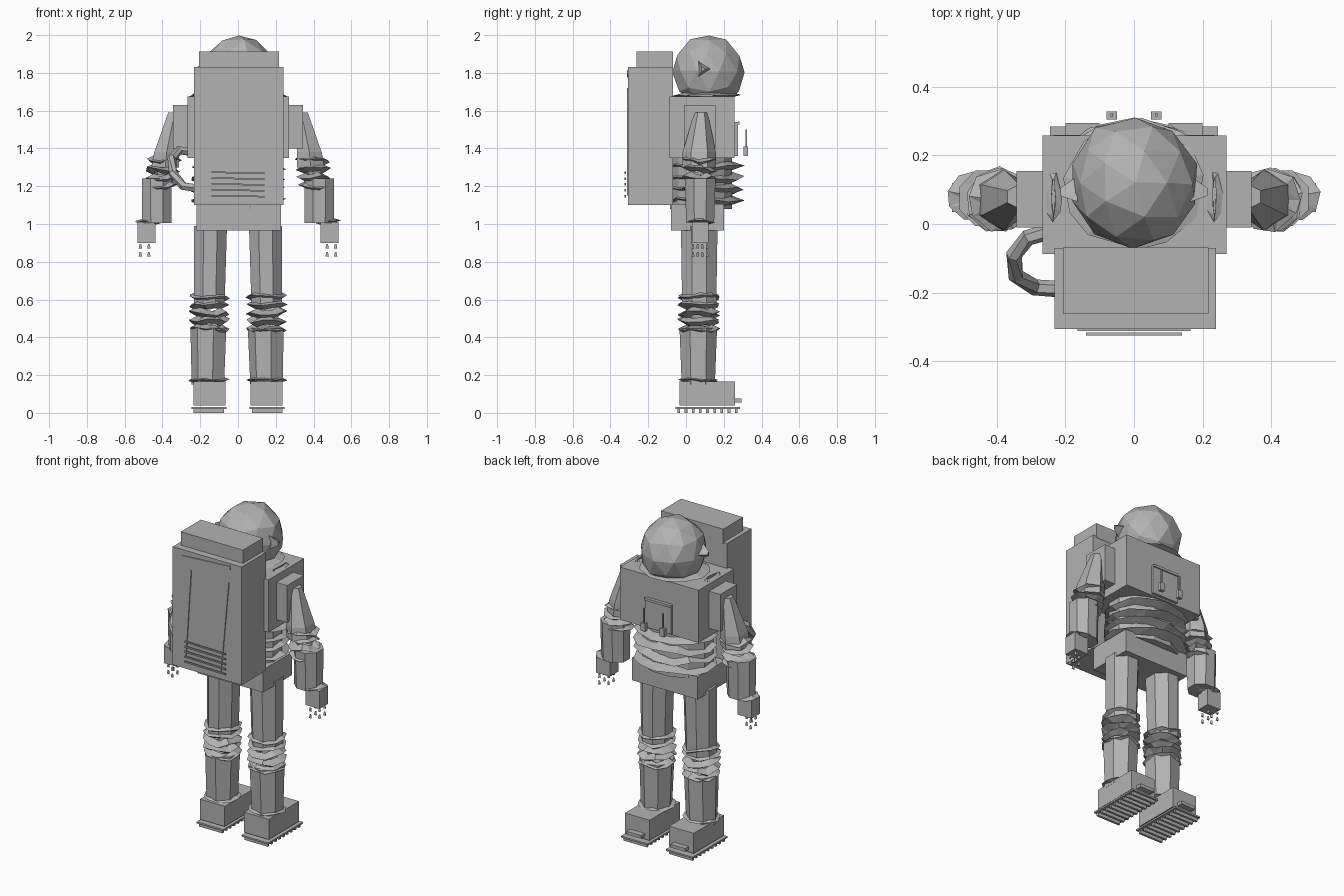
import bpy, bmesh, math, random
from mathutils import Vector, Matrix

random.seed(4)
old = bpy.data.objects.get("Cube")
if old:
    bpy.data.objects.remove(old)

GREY = (0.45, 0.45, 0.45, 1)
suit = bpy.data.materials.new("suit grey")
suit.use_nodes = True
suit.diffuse_color = GREY
bsdf = suit.node_tree.nodes["Principled BSDF"]
bsdf.inputs["Base Color"].default_value = GREY
bsdf.inputs["Roughness"].default_value = 0.8


def finish(name, bm):
    bmesh.ops.recalc_face_normals(bm, faces=bm.faces)
    me = bpy.data.meshes.new(name)
    bm.to_mesh(me)
    bm.free()
    me.materials.append(suit)
    ob = bpy.data.objects.new(name, me)
    bpy.context.collection.objects.link(ob)
    return ob


def box(name, x, y, z):
    """Box from three (low, high) ranges."""
    bm = bmesh.new()
    bmesh.ops.create_cube(bm, size=1)
    for v in bm.verts:
        v.co = [sum(r) / 2 + c * (r[1] - r[0]) for r, c in zip((x, y, z), v.co)]
    return finish(name, bm)


def loft(name, sections, sides, cap=True, turn=0.5):
    """Bridge elliptical sections given as (centre, radius x, radius y)."""
    bm = bmesh.new()
    loops = []
    for c, rx, ry in sections:
        angles = [2 * math.pi * (i + turn) / sides for i in range(sides)]
        loops.append([bm.verts.new((c[0] + rx * math.cos(a), c[1] + ry * math.sin(a), c[2]))
                      for a in angles])
    for a, b in zip(loops, loops[1:]):
        for i in range(sides):
            j = (i + 1) % sides
            bm.faces.new((a[i], a[j], b[j], b[i]))
    if cap:
        bm.faces.new(loops[0])
        bm.faces.new(loops[-1])
    return finish(name, bm)


def fold(name, centre, rx, ry, thick, height, sides=9, rough=0.012):
    """Crumpled fabric ring with a sharp outer crease."""
    bm = bmesh.new()
    loops = []
    for i in range(sides):
        a = 2 * math.pi * (i + random.random() * 0.4) / sides
        dz = random.uniform(-rough, rough)
        loop = []
        for inset, h in ((0, 0), (thick, 0.5), (thick, -0.5)):
            k = -inset + random.uniform(-rough, 0) * 0.6
            loop.append(bm.verts.new((centre[0] + (rx + k) * math.cos(a),
                                      centre[1] + (ry + k) * math.sin(a),
                                      centre[2] + h * height + dz)))
        loops.append(loop)
    for i in range(sides):
        a, b = loops[i], loops[(i + 1) % sides]
        for j in range(3):
            k = (j + 1) % 3
            for tri in ((a[j], a[k], b[k]), (a[j], b[k], b[j])):
                bm.faces.new(tri)
    return finish(name, bm)


def tube(name, points, radius, sides=6):
    """Faceted hose swept along a list of points."""
    bm = bmesh.new()
    pts = [Vector(p) for p in points]
    loops = []
    for i, p in enumerate(pts):
        d = pts[min(i + 1, len(pts) - 1)] - pts[max(i - 1, 0)]
        q = d.to_track_quat('Z', 'Y')
        loops.append([bm.verts.new(p + q @ Vector((radius * math.cos(t), radius * math.sin(t), 0)))
                      for t in (2 * math.pi * k / sides for k in range(sides))])
    for a, b in zip(loops, loops[1:]):
        for i in range(sides):
            j = (i + 1) % sides
            bm.faces.new((a[i], a[j], b[j], b[i]))
    return finish(name, bm)


def strip(name, a, b, width, y):
    """Thin raised line on a panel facing along y, from (x, z) to (x, z)."""
    a, b = Vector(a), Vector(b)
    n = Vector((a.y - b.y, b.x - a.x)).normalized() * width / 2
    bm = bmesh.new()
    corners = [a + n, b + n, b - n, a - n]
    face = bm.faces.new([bm.verts.new((p.x, y, p.y)) for p in corners])
    out = bmesh.ops.extrude_face_region(bm, geom=[face])["geom"]
    moved = [v for v in out if isinstance(v, bmesh.types.BMVert)]
    bmesh.ops.translate(bm, verts=moved, vec=(0, 0.008, 0))
    return finish(name, bm)


# Helmet
bm = bmesh.new()
bmesh.ops.create_icosphere(bm, subdivisions=2, radius=0.192)
for v in bm.verts:
    v.co += Vector([random.uniform(-0.006, 0.006) for _ in range(3)])
    v.co += Vector((0, 0.12, 1.808))
finish("helmet", bm)
fold("neck_ring", (0, 0.11, 1.682), 0.21, 0.185, 0.06, 0.03, 11, 0.006)

# Torso, waist and hips
box("chest", (-0.267, 0.27), (-0.088, 0.258), (1.35, 1.675))
loft("waist", [((0, 0.08, 1.08), 0.22, 0.17), ((0, 0.08, 1.37), 0.22, 0.17)], 12)
for i in range(4):
    fold("waist_fold", (0, 0.1, 1.125 + i * 0.058), 0.255, 0.212, 0.06, 0.045, 13, 0.014)
box("hips", (-0.22, 0.228), (-0.08, 0.2), (0.965, 1.105))

# Chest control panel and its brackets
box("chest_panel", (-0.09, 0.09), (0.25, 0.274), (1.36, 1.54))
strip("panel_edge", (-0.09, 1.535), (0.09, 1.535), 0.015, 0.274)
for s in (-1, 1):
    box("panel_bracket", sorted((s * 0.05, s * 0.08)), (0.305, 0.328), (1.36, 1.41))
    strip("panel_rod", (s * 0.065, 1.41), (s * 0.065, 1.5), 0.008, 0.314)

# Backpack with raised lines and vents
box("backpack", (-0.232, 0.24), (-0.307, -0.07), (1.1, 1.83))
box("backpack_lid", (-0.207, 0.218), (-0.263, -0.068), (1.82, 1.912))
strip("pack_line", (-0.105, 1.72), (-0.14, 1.18), 0.007, -0.313)
strip("pack_line", (0.152, 1.71), (0.1, 1.15), 0.007, -0.313)
strip("pack_top_line", (-0.165, 1.785), (0.165, 1.805), 0.02, -0.313)
for i in range(5):
    strip("pack_vent", (-0.14, 1.15 + i * 0.031), (0.14, 1.145 + i * 0.031), 0.008, -0.325)

# Air hose on the right
tube("air_hose", [(-0.22, -0.19, 1.19), (-0.29, -0.185, 1.2), (-0.345, -0.15, 1.27),
                  (-0.35, -0.09, 1.35), (-0.31, -0.04, 1.39), (-0.24, -0.02, 1.38)], 0.024)

for s in (-1, 1):
    side = "left" if s > 0 else "right"

    def rng(a, b):
        return sorted((s * a, s * b))

    # Helmet lug and shoulder seam
    bm = bmesh.new()
    turn = Matrix.Rotation(s * math.pi / 2, 4, 'Y')
    bmesh.ops.create_cone(bm, cap_ends=True, segments=3, radius1=0.05, radius2=0.015,
                          depth=0.05, matrix=Matrix.Translation((s * 0.19, 0.09, 1.82)) @ turn)
    finish(side + "_helmet_lug", bm)
    fold(side + "_shoulder_seam", (s * 0.235, 0.08, 1.678), 0.026, 0.075, 0.02, 0.02, 7, 0.004)

    # Arm
    box(side + "_shoulder", rng(0.25, 0.343), (-0.01, 0.155), (1.4, 1.63))
    loft(side + "_upper_arm", [((s * 0.385, 0.07, 1.3), 0.085, 0.09),
                               ((s * 0.378, 0.07, 1.38), 0.075, 0.088),
                               ((s * 0.335, 0.08, 1.59), 0.04, 0.035)], 6)
    for i in range(4):
        fold(side + "_elbow_fold", (s * (0.41 - i * 0.006), 0.07, 1.2 + i * 0.045),
             0.098, 0.1, 0.05, 0.042, 9, 0.014)
    loft(side + "_forearm", [((s * 0.43, 0.075, 1.005), 0.083, 0.08),
                             ((s * 0.43, 0.075, 1.24), 0.086, 0.088)], 8)
    fold(side + "_wrist_cuff", (s * 0.462, 0.08, 1.015), 0.085, 0.078, 0.05, 0.03, 9, 0.008)
    box(side + "_hand", rng(0.437, 0.532), (0.035, 0.12), (0.9, 1.01))
    for i in range(4):
        for z in (0.84, 0.882):
            bm = bmesh.new()
            at = (s * (0.472 + 0.045 * (i % 2)), 0.035 + i * 0.025, z)
            bmesh.ops.create_cone(bm, cap_ends=True, segments=3, radius1=0.01, radius2=0.005,
                                  depth=0.022, matrix=Matrix.Translation(at))
            finish(side + "_finger_joint", bm)

    # Leg
    loft(side + "_thigh", [((s * 0.152, 0.07, 0.58), 0.088, 0.098),
                           ((s * 0.146, 0.07, 0.99), 0.095, 0.105)], 8)
    for i in range(5):
        fold(side + "_knee_fold", (s * 0.151, 0.067, 0.442 + i * 0.043),
             0.113, 0.116, 0.045, 0.045, 10, 0.013)
    loft(side + "_shin", [((s * 0.155, 0.065, 0.15), 0.09, 0.09),
                          ((s * 0.152, 0.065, 0.45), 0.1, 0.102)], 7)
    fold(side + "_ankle_cuff", (s * 0.152, 0.065, 0.175), 0.112, 0.108, 0.04, 0.025, 10, 0.008)

    # Boot with toe tab and treaded sole
    box(side + "_boot", rng(0.067, 0.235), (-0.035, 0.26), (0.04, 0.165))
    box(side + "_toe_tab", rng(0.1, 0.2), (0.258, 0.295), (0.055, 0.075))
    box(side + "_sole", rng(0.062, 0.245), (-0.055, 0.285), (0.02, 0.03))
    for i in range(9):
        y = -0.045 + i * 0.038
        box(side + "_tread", rng(0.075, 0.235), (y, y + 0.014), (0, 0.021))
